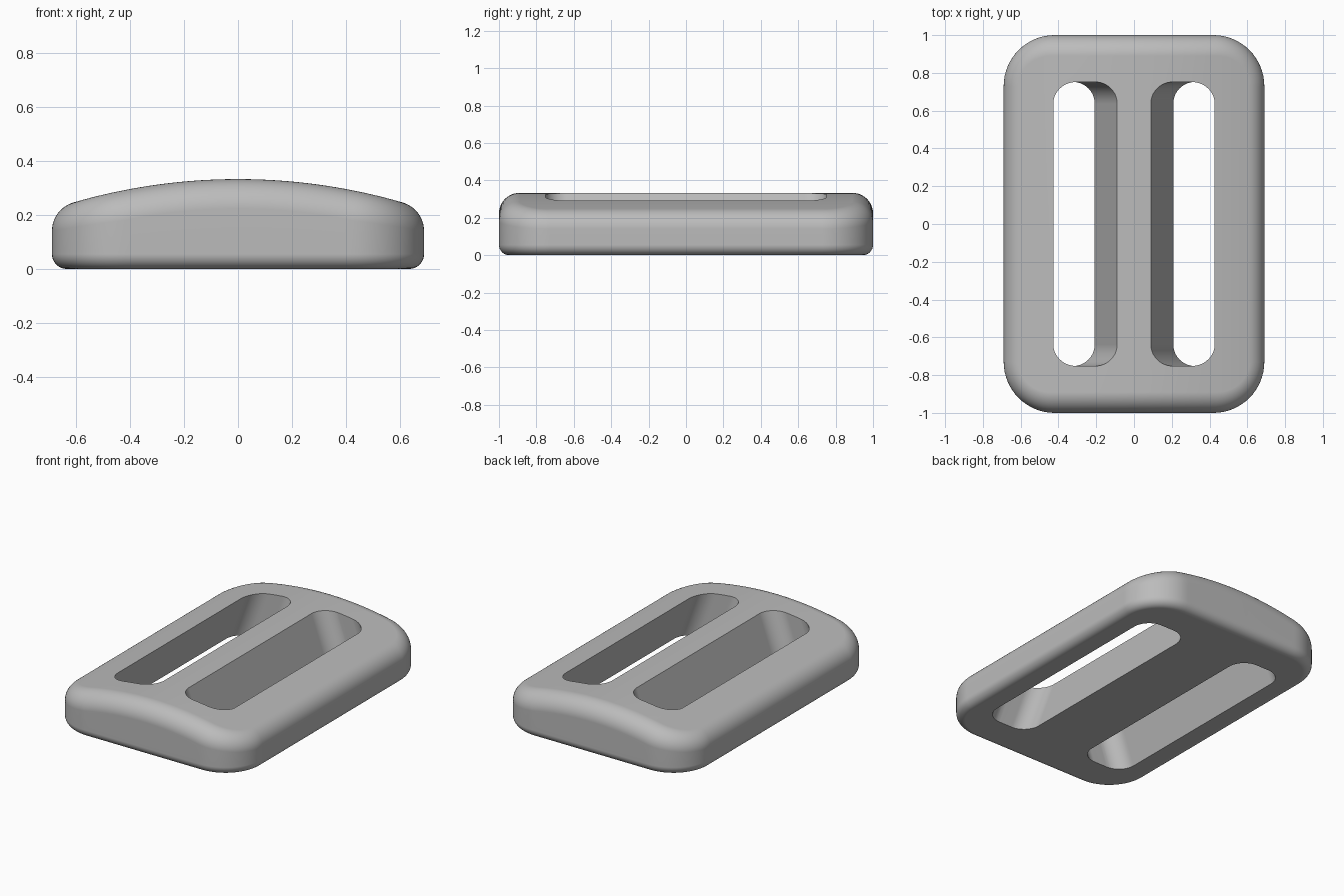
import bpy, bmesh
from math import cos, sin, pi, radians, sqrt
from mathutils import Vector

cube = bpy.data.objects.get("Cube")
if cube:
    bpy.data.objects.remove(cube, do_unlink=True)

HALF_W, HALF_L, HEIGHT = 0.69, 1.0, 0.333
CORNER, TOP_R, BOTTOM_R = 0.27, 0.11, 0.055
CROWN = 2.19                      # radius of the arched top
SLANT = 0.36                      # sideways lean of the slots per unit height

grey = bpy.data.materials.new("plain grey")
grey.use_nodes = True
colour = (0.5, 0.5, 0.5, 1)
grey.diffuse_color = colour
grey.node_tree.nodes["Principled BSDF"].inputs["Base Color"].default_value = colour


def add_object(name, bm):
    bmesh.ops.recalc_face_normals(bm, faces=bm.faces)
    mesh = bpy.data.meshes.new(name)
    bm.to_mesh(mesh)
    bm.free()
    mesh.materials.append(grey)
    obj = bpy.data.objects.new(name, mesh)
    bpy.context.collection.objects.link(obj)
    return obj


def half_outline(half_w, half_l, r, arc_steps, edge_steps):
    """Points and outward normals of half a rounded rectangle, left to right."""
    cx, cy = half_w - r, half_l - r
    pts = []
    for i in range(arc_steps + 1):
        a = pi - i / arc_steps * pi / 2
        n = Vector((cos(a), sin(a), 0))
        pts.append((Vector((-cx, cy, 0)) + n * r, n))
    for i in range(1, edge_steps):
        pts.append((Vector((-cx + 2 * cx * i / edge_steps, half_l, 0)), Vector((0, 1, 0))))
    for p, n in reversed(pts[:arc_steps + 1]):
        pts.append((Vector((-p.x, p.y, 0)), Vector((-n.x, n.y, 0))))
    return pts


def fillet(centre, start, end, r, steps):
    return [centre + start.slerp(end, i / steps) * r for i in range(steps + 1)]


def column(p, n):
    """Side profile at one outline point, from the base up to the arched top."""
    low = p - n * BOTTOM_R + Vector((0, 0, BOTTOM_R))
    high = p - n * TOP_R
    axis_z = HEIGHT - CROWN
    high.z = axis_z + sqrt((CROWN - TOP_R) ** 2 - high.x ** 2)
    up = Vector((high.x, 0, high.z - axis_z)).normalized()
    return (fillet(low, Vector((0, 0, -1)), n, BOTTOM_R, 8)
            + fillet(high, n, up, TOP_R, 12))


# Buckle body: rounded outline, filleted edges and arched top
bm = bmesh.new()
half = half_outline(HALF_W, HALF_L, CORNER, 16, 32)
mirrored = [(Vector((p.x, -p.y, 0)), Vector((n.x, -n.y, 0))) for p, n in reversed(half)]
cols = [[bm.verts.new(v) for v in column(p, n)] for p, n in half + mirrored]
count = len(cols)
for i in range(count):
    a, b = cols[i], cols[(i + 1) % count]
    for j in range(len(a) - 1):
        bm.faces.new((a[j], b[j], b[j + 1], a[j + 1]))
for i in range(len(half) - 1):
    for k in (0, -1):
        bm.faces.new((cols[i][k], cols[i + 1][k], cols[-2 - i][k], cols[-1 - i][k]))
body = add_object("buckle_body", bm)

# Slanted strap slots, one on each side of the centre bar
for side, name in ((1, "left_slot_cutter"), (-1, "right_slot_cutter")):
    bm = bmesh.new()
    half = [p for p, n in half_outline(0.162, 0.752, 0.115, 14, 2)]
    loop = half + [Vector((p.x, -p.y, 0)) for p in reversed(half)]
    rings = [[bm.verts.new((side * (0.37 + p.x - SLANT * z), p.y, z)) for p in loop]
             for z in (-0.1, 0.5)]
    for i in range(len(loop)):
        k = (i + 1) % len(loop)
        bm.faces.new((rings[0][i], rings[0][k], rings[1][k], rings[1][i]))
    for ring in rings:
        bm.faces.new(ring)
    cutter = add_object(name, bm)
    cutter.hide_render = True
    cutter.hide_set(True)
    cut = body.modifiers.new(name, 'BOOLEAN')
    cut.operation = 'DIFFERENCE'
    cut.solver = 'EXACT'
    cut.object = cutter

# Apply the cuts, then smooth the rounded faces and keep the slot rims crisp
bpy.context.view_layer.objects.active = body
body.select_set(True)
for m in list(body.modifiers):
    cutter = m.object
    bpy.ops.object.modifier_apply(modifier=m.name)
    bpy.data.objects.remove(cutter, do_unlink=True)
bpy.ops.object.shade_smooth_by_angle(angle=radians(35))
weighted = body.modifiers.new("even shading", 'WEIGHTED_NORMAL')
weighted.keep_sharp = True
